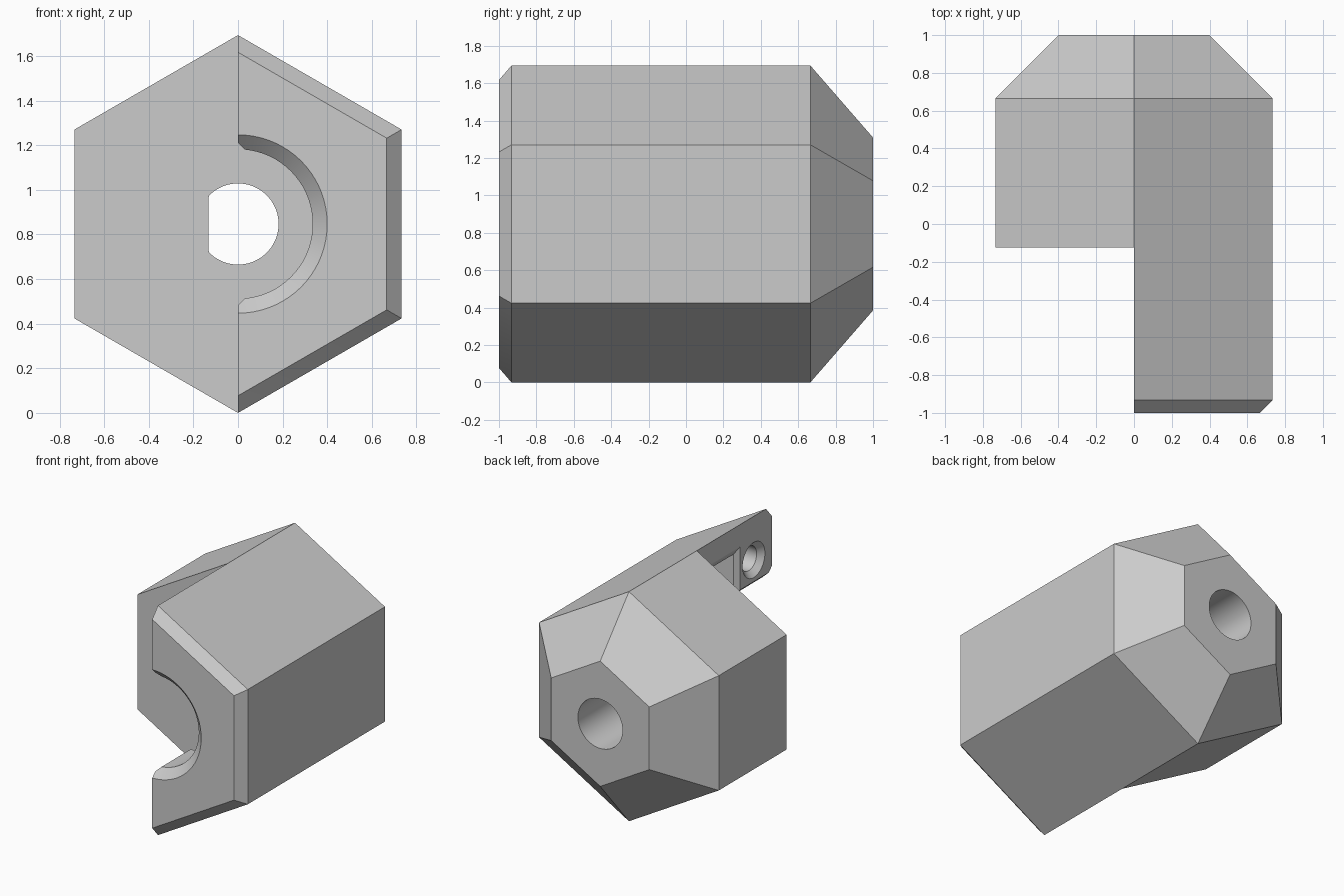
import bpy, bmesh, math

if "Cube" in bpy.data.objects:
    bpy.data.objects.remove(bpy.data.objects["Cube"])

MID = 0.847     # height of the central axis
STEP = -0.125   # front of the shortened half

grey = bpy.data.materials.new("plain_grey")
grey.use_nodes = True
colour = (0.6, 0.6, 0.6, 1)
grey.diffuse_color = colour
grey.node_tree.nodes["Principled BSDF"].inputs["Base Color"].default_value = colour


def loft(name, rings):
    """Closed solid skinned through rings of equal point count."""
    bm = bmesh.new()
    loops = [[bm.verts.new(p) for p in ring] for ring in rings]
    for a, b in zip(loops, loops[1:]):
        for i in range(len(a)):
            j = (i + 1) % len(a)
            bm.faces.new((a[i], a[j], b[j], b[i]))
    bm.faces.new(loops[0])
    bm.faces.new(loops[-1])
    bmesh.ops.recalc_face_normals(bm, faces=bm.faces)
    mesh = bpy.data.meshes.new(name)
    bm.to_mesh(mesh)
    bm.free()
    mesh.materials.append(grey)
    obj = bpy.data.objects.new(name, mesh)
    bpy.context.collection.objects.link(obj)
    return obj


def ring_y(y, r, n=72, flat=-9):
    """Ring around the central axis; flat clips its -x side."""
    turn = [2 * math.pi * i / n for i in range(n)]
    return [(max(r * math.sin(t), flat), y, MID + r * math.cos(t)) for t in turn]


def ring_x(x, y, z, r, n=48):
    turn = [2 * math.pi * i / n for i in range(n)]
    return [(x, y + r * math.cos(t), z + r * math.sin(t)) for t in turn]


def rect_x(x, y0, y1, half):
    return [(x, y0, MID - half), (x, y1, MID - half),
            (x, y1, MID + half), (x, y0, MID + half)]


# Hexagonal body with a bevelled front and a tapered back
body = loft("hex_housing", [ring_y(y, r, 6) for y, r in
            ((-1, 0.77), (-0.933, MID), (0.665, MID), (1, 0.462))])

cutters = [
    # Removes the front of one half
    loft("half_step", [rect_x(-2, -2, STEP, 2), rect_x(0, -2, STEP, 2)]),
    # Inner pocket with a chamfered mouth
    loft("pocket", [rect_x(-0.02, -0.65, STEP, 0.715),
                    rect_x(0.033, -0.6, STEP, 0.63),
                    rect_x(0.56, -0.6, STEP, 0.326)]),
    # Countersunk front bore and the chamfer along its straight edges
    loft("front_bore", [ring_y(-1.1, 0.5), ring_y(-0.935, 0.335), ring_y(-0.4, 0.335)]),
    loft("bore_chamfer", [rect_x(-0.05, -1.1, -0.4, 0.415),
                          rect_x(0.05, -1.1, -0.4, 0.315)]),
    # Shaft hole, flattened on one side near the step
    loft("shaft_hole", [ring_y(-0.3, 0.182, flat=-0.133), ring_y(0.1, 0.182, flat=-0.133),
                        ring_y(0.101, 0.182), ring_y(1.1, 0.182)]),
]
# Countersunk screw holes in the split face
for side in (-1, 1):
    z = MID + side * 0.525
    cutters.append(loft("screw_hole", [ring_x(-0.03, -0.79, z, 0.16),
                                       ring_x(0.04, -0.79, z, 0.09),
                                       ring_x(0.35, -0.79, z, 0.09)]))

bpy.context.view_layer.objects.active = body
for cutter in cutters:
    mod = body.modifiers.new(cutter.name, "BOOLEAN")
    mod.operation = "DIFFERENCE"
    mod.solver = "EXACT"
    mod.object = cutter
    bpy.ops.object.modifier_apply(modifier=mod.name)
    bpy.data.objects.remove(cutter)

bpy.ops.object.select_all(action="DESELECT")
body.select_set(True)
bpy.ops.object.shade_smooth_by_angle(angle=math.radians(30))
